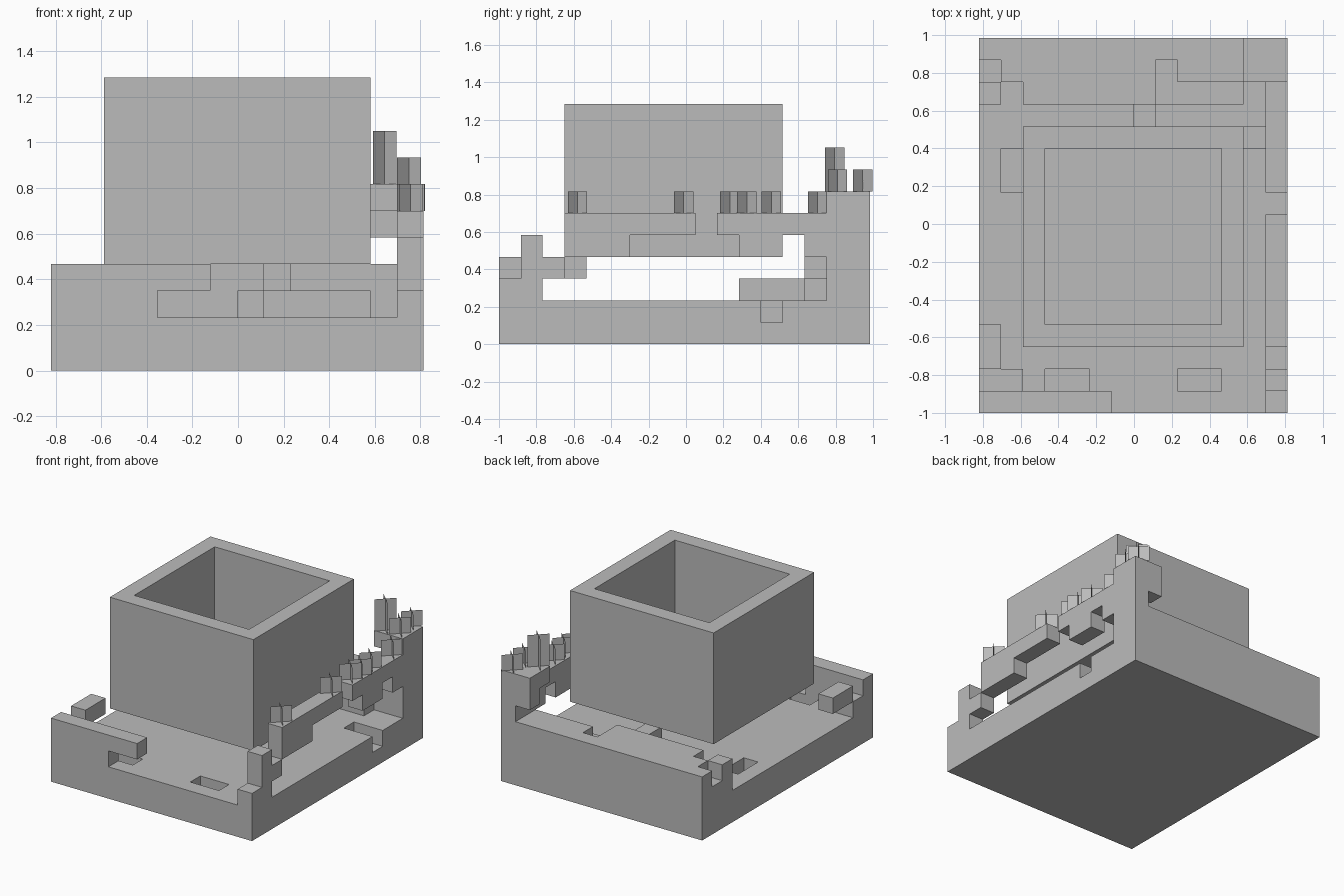
import bpy
import bmesh
from mathutils import Vector
from itertools import product

U = 0.1167                          # edge of one block
ORIGIN = Vector((-0.82, -1.0, 0.0))

cube = bpy.data.objects.get("Cube")
if cube:
    bpy.data.objects.remove(cube, do_unlink=True)

stone = bpy.data.materials.new("grey stone")
GREY = (0.5, 0.5, 0.5, 1.0)
stone.diffuse_color = GREY
stone.use_nodes = True
stone.node_tree.nodes["Principled BSDF"].inputs["Base Color"].default_value = GREY


def cells(box):
    (x0, x1), (y0, y1), (z0, z1) = box
    return set(product(range(x0, x1), range(y0, y1), range(z0, z1)))


def finish(name, bm):
    mesh = bpy.data.meshes.new(name)
    bm.to_mesh(mesh)
    bm.free()
    mesh.materials.append(stone)
    obj = bpy.data.objects.new(name, mesh)
    bpy.context.scene.collection.objects.link(obj)
    return obj


def blocks(name, add, cut=()):
    """One mesh of the outer skin of block ranges, minus the cut ranges."""
    solid = set().union(*map(cells, add)).difference(*map(cells, cut))
    bm = bmesh.new()
    for cell in solid:
        for axis, side in product(range(3), (0, 1)):
            beyond = list(cell)
            beyond[axis] += 2 * side - 1
            if tuple(beyond) in solid:
                continue
            u, v = (axis + 1) % 3, (axis + 2) % 3
            ring = []
            for du, dv in ((0, 0), (1, 0), (1, 1), (0, 1)):
                p = Vector(cell)
                p[axis] += side
                p[u] += du
                p[v] += dv
                ring.append(bm.verts.new(ORIGIN + p * U))
            bm.faces.new(ring if side else ring[::-1])
    bmesh.ops.remove_doubles(bm, verts=bm.verts, dist=U / 100)
    return finish(name, bm)


def plant(name, x, y, level, height=1):
    """Two upright leaves crossing on the diagonals."""
    r = 0.052
    z0, z1 = level * U, (level + height) * U
    bm = bmesh.new()
    for s in (1, -1):
        a, b = (x - r, y - s * r), (x + r, y + s * r)
        bm.faces.new([bm.verts.new((*p, z))
                      for p, z in ((a, z0), (b, z0), (b, z1), (a, z1))])
    return finish(name, bm)


# Ground slab with shallow pits
blocks("base", [((0, 14), (0, 17), (0, 2))],
       [((3, 5), (1, 2), (1, 2)),
        ((9, 11), (1, 2), (1, 2)),
        ((12, 14), (12, 13), (1, 2)),
        ((1, 2), (10, 12), (1, 2))])

# Open-topped box hovering over the slab
blocks("hollow_box", [((2, 12), (3, 13), (4, 11))],
       [((3, 11), (4, 12), (5, 11))])

# Broken front wall with an overhang and a low step behind its corner
blocks("front_wall",
       [((0, 6), (0, 1), (2, 4)), ((0, 2), (1, 2), (2, 3))],
       [((4, 6), (0, 1), (2, 3))])
blocks("right_side_bar", [((0, 1), (2, 4), (3, 4))])

# Front corner post
blocks("corner_post",
       [((13, 14), (0, 1), (2, 3)),
        ((13, 14), (1, 2), (2, 5)),
        ((13, 14), (2, 3), (3, 4))])

# Broken side wall, two hanging pieces
blocks("side_wall_front", [((13, 14), (3, 9), (4, 6))],
       [((13, 14), (6, 9), (4, 5))])
blocks("side_wall_back", [((13, 14), (10, 15), (4, 6))],
       [((13, 14), (10, 11), (4, 5)), ((13, 14), (13, 14), (4, 5))])

# Back wall with thick part, notches, inner step and high corner
blocks("back_wall",
       [((0, 14), (15, 17), (2, 4)),
        ((2, 8), (14, 15), (2, 4)),
        ((0, 1), (14, 15), (2, 4)),
        ((13, 14), (15, 17), (4, 7)),
        ((12, 13), (16, 17), (5, 7)),
        ((12, 13), (15, 16), (6, 7))],
       [((8, 9), (15, 16), (3, 4)),
        ((0, 1), (15, 16), (3, 4))])
blocks("back_step",
       [((8, 12), (14, 15), (2, 3)), ((7, 8), (11, 14), (2, 3))])

# Crossed-leaf plants along the side wall and on the corner
for i, (x, y) in enumerate([(0.757, -0.58), (0.765, -0.013), (0.75, 0.235),
                            (0.768, 0.326), (0.757, 0.457), (0.76, 0.703)]):
    plant(f"wall_plant_{i + 1}", x, y, 6)
for i, y in enumerate((0.81, 0.945)):
    plant(f"corner_plant_{i + 1}", 0.75, y, 7)
plant("tall_plant", 0.643, 0.795, 7, 2)
